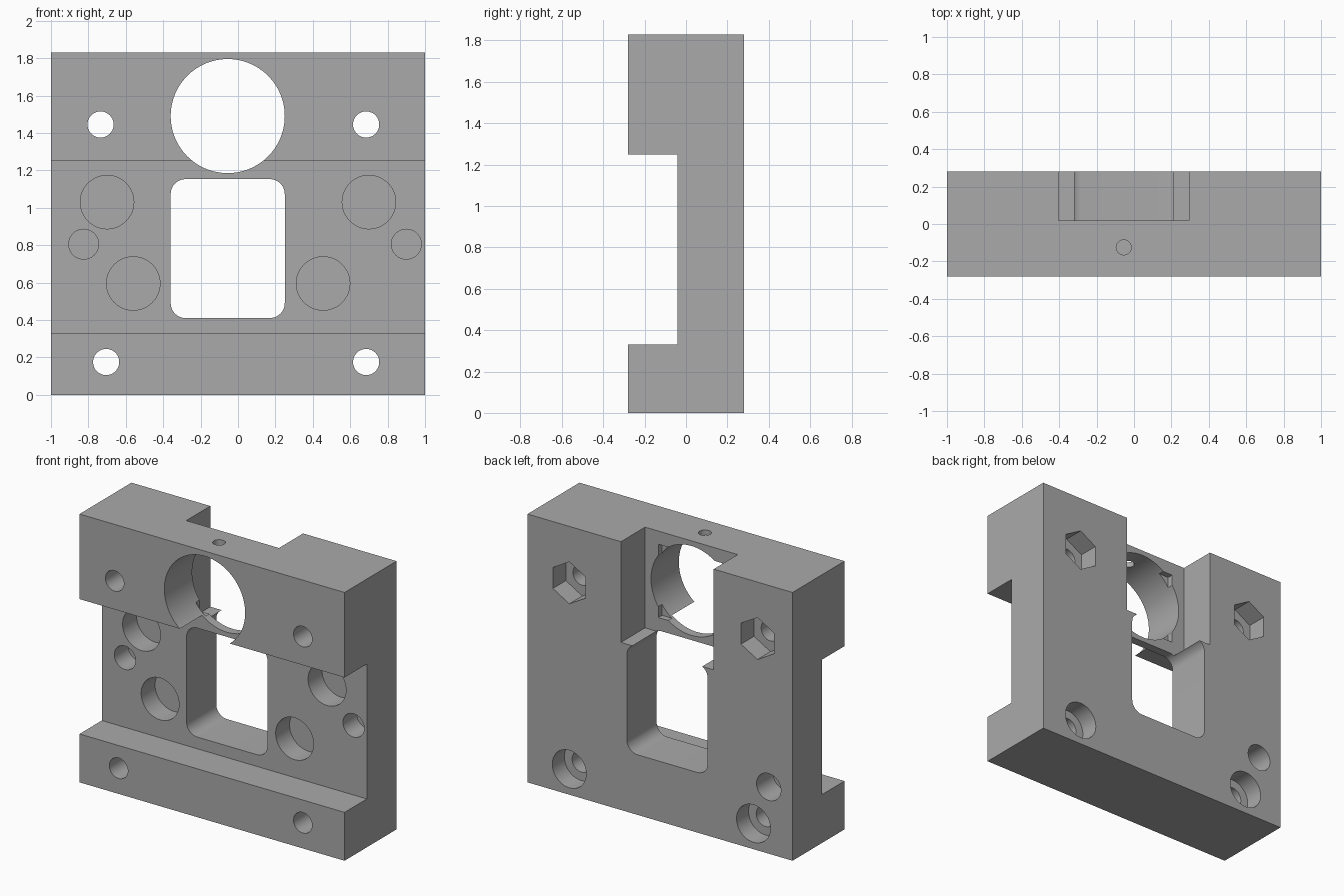
import bpy, bmesh, math
from mathutils import Vector

if "Cube" in bpy.data.objects:
    bpy.data.objects.remove(bpy.data.objects["Cube"])

grey = bpy.data.materials.new("plain grey")
grey.diffuse_color = (0.4, 0.4, 0.4, 1)
grey.use_nodes = True
grey.node_tree.nodes["Principled BSDF"].inputs["Base Color"].default_value = grey.diffuse_color


def prism(name, outline, y0, y1):
    """Extrude an (x, z) outline from y0 to y1."""
    bm = bmesh.new()
    face = bm.faces.new([bm.verts.new((x, y0, z)) for x, z in outline])
    ext = bmesh.ops.extrude_face_region(bm, geom=[face])
    verts = [g for g in ext["geom"] if isinstance(g, bmesh.types.BMVert)]
    bmesh.ops.translate(bm, verts=verts, vec=Vector((0, y1 - y0, 0)))
    bmesh.ops.recalc_face_normals(bm, faces=bm.faces)
    mesh = bpy.data.meshes.new(name)
    bm.to_mesh(mesh)
    bm.free()
    obj = bpy.data.objects.new(name, mesh)
    bpy.context.collection.objects.link(obj)
    mesh.materials.append(grey)
    return obj


def rect(x0, x1, z0, z1):
    return [(x0, z0), (x1, z0), (x1, z1), (x0, z1)]


def ring(x, z, r, n=48):
    return [(x + r * math.sin(2 * math.pi * i / n),
             z + r * math.cos(2 * math.pi * i / n)) for i in range(n)]


def rounded(x0, x1, z0, z1, r, n=10):
    pts = []
    corners = [(x1 - r, z1 - r), (x0 + r, z1 - r), (x0 + r, z0 + r), (x1 - r, z0 + r)]
    for k, (cx, cz) in enumerate(corners):
        for i in range(n + 1):
            a = math.pi / 2 * (k + i / n)
            pts.append((cx + r * math.cos(a), cz + r * math.sin(a)))
    return pts


FRONT, BACK, CHANNEL, WALL = -0.28, 0.28, -0.04, 0.02
CX, CZ = -0.055, 1.49

# Main block
body = prism("mounting_block", rect(-1, 1, 0, 1.83), FRONT, BACK)


def cut(outline, y0, y1, vertical=False):
    cutter = prism("cutter", outline, y0, y1)
    cutter.hide_render = True
    if vertical:  # turn the y axis into z
        for v in cutter.data.vertices:
            v.co = (v.co.x, v.co.z, v.co.y)
        cutter.data.flip_normals()
    mod = body.modifiers.new("cut", "BOOLEAN")
    mod.operation = "DIFFERENCE"
    mod.solver = "EXACT"
    mod.object = cutter
    bpy.context.view_layer.objects.active = body
    bpy.ops.object.modifier_apply(modifier=mod.name)
    bpy.data.objects.remove(cutter)


# Front channel and back pocket
cut(rect(-1.2, 1.2, 0.33, 1.25), -0.5, CHANNEL)
cut(rect(-0.405, 0.295, 1.143, 2.0), WALL, 0.5)

# Window and large round opening, with a shallow square recess behind it
cut(rounded(-0.36, 0.25, 0.41, 1.153, 0.08), -0.5, 0.5)
cut(rect(CX - 0.25, CX + 0.25, CZ - 0.25, CZ + 0.25), WALL - 0.04, WALL + 0.03)
cut(ring(CX, CZ, 0.305, 96), -0.5, 0.5)

# Bolt holes: hexagonal nut pockets above, round counterbores below
for x, z, r, sides, depth in [(-0.735, 1.445, 0.143, 6, 0.14), (0.685, 1.445, 0.143, 6, 0.14),
                              (-0.705, 0.175, 0.128, 48, 0.13), (0.685, 0.175, 0.128, 48, 0.13)]:
    cut(ring(x, z, 0.07), -0.5, 0.5)
    cut(ring(x, z, r, sides), BACK - depth, 0.5)

# Blind holes in the channel floor
for x, z, r in [(-0.70, 1.03, 0.143), (0.70, 1.03, 0.143), (-0.56, 0.595, 0.143),
                (0.455, 0.595, 0.143), (-0.825, 0.805, 0.08), (0.90, 0.805, 0.08)]:
    cut(ring(x, z, r), -0.2, CHANNEL + 0.15)

# Blind hole in the back, and set screw hole from the top into the opening
cut(ring(-0.82, 0.455, 0.092), BACK - 0.18, 0.5)
cut(ring(CX, -0.125, 0.04, 32), 1.6, 2.0, vertical=True)

# Smooth bores with crisp edges
bpy.ops.object.select_all(action="DESELECT")
body.select_set(True)
bpy.context.view_layer.objects.active = body
bpy.ops.object.shade_smooth_by_angle(angle=math.radians(30))
